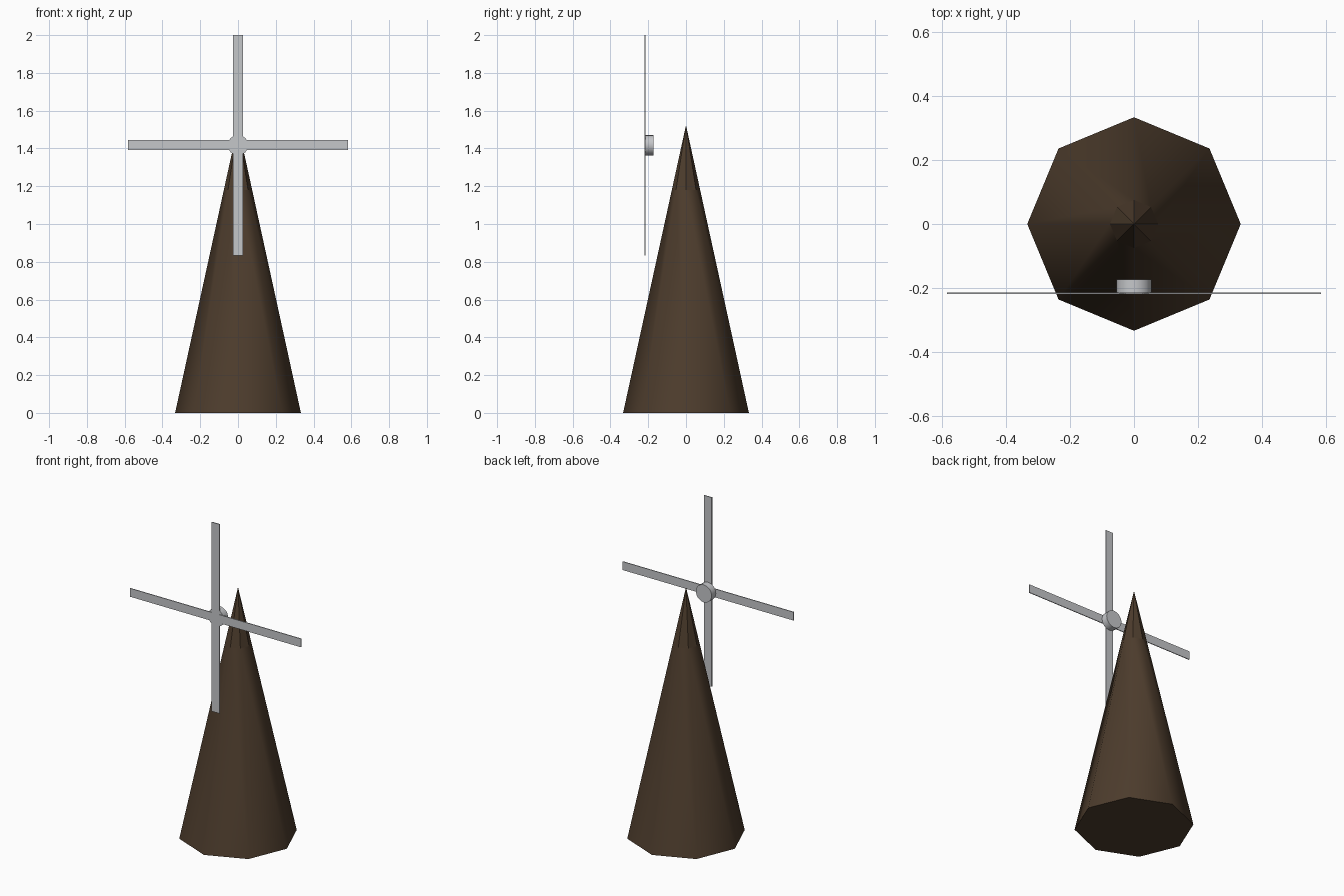
import bpy, bmesh, math
from mathutils import Matrix, Vector

if "Cube" in bpy.data.objects:
    bpy.data.objects.remove(bpy.data.objects["Cube"])


def material(name, rgb):
    m = bpy.data.materials.new(name)
    m.diffuse_color = (*rgb, 1)
    m.use_nodes = True
    m.node_tree.nodes["Principled BSDF"].inputs["Base Color"].default_value = m.diffuse_color
    return m


BROWN = material("dark_brown", (0.075, 0.046, 0.026))
GREY = material("light_grey", (0.56, 0.57, 0.59))

H, R = 1.523, 0.333      # tower height and base radius
CAP_Z = 1.18             # where the crisp-edged tip starts
HUB = Vector((0, -0.216, 1.4175))


def finish(name, bm, mat, smooth=None):
    me = bpy.data.meshes.new(name)
    bm.to_mesh(me)
    bm.free()
    ob = bpy.data.objects.new(name, me)
    bpy.context.collection.objects.link(ob)
    me.materials.append(mat)
    if smooth:
        bpy.ops.object.select_all(action='DESELECT')
        ob.select_set(True)
        bpy.context.view_layer.objects.active = ob
        bpy.ops.object.shade_smooth_by_angle(angle=math.radians(smooth))
    return ob


def cone(name, mat, sides, r1, r2, depth, matrix, smooth=None):
    bm = bmesh.new()
    bmesh.ops.create_cone(bm, cap_ends=True, segments=sides, radius1=r1,
                          radius2=r2, depth=depth, matrix=matrix)
    return finish(name, bm, mat, smooth)


# Eight-sided tower, smooth body with a crisp tip on the same slope
r_cap = R * (H - CAP_Z) / H
cone("tower_body", BROWN, 8, R, r_cap, CAP_Z,
     Matrix.Translation((0, 0, CAP_Z / 2)), 50)
cone("tower_tip", BROWN, 8, r_cap, 0, H - CAP_Z,
     Matrix.Translation((0, 0, (H + CAP_Z) / 2)))

# Round hub behind the sails
cone("hub", GREY, 16, 0.054, 0.054, 0.042,
     Matrix.Translation(HUB + Vector((0, 0.022, 0))) @ Matrix.Rotation(math.pi / 2, 4, 'X'), 40)

# Four thin sails around the hub
L, W, T = 0.583, 0.052, 0.005
for i, name in enumerate(("top", "right", "bottom", "left")):
    bm = bmesh.new()
    bmesh.ops.create_cube(bm, size=1, matrix=Matrix.Translation(HUB)
                          @ Matrix.Rotation(i * math.pi / 2, 4, 'Y')
                          @ Matrix.Translation((0, 0, L / 2))
                          @ Matrix.Diagonal((W, T, L, 1)))
    finish("sail_" + name, bm, GREY)
